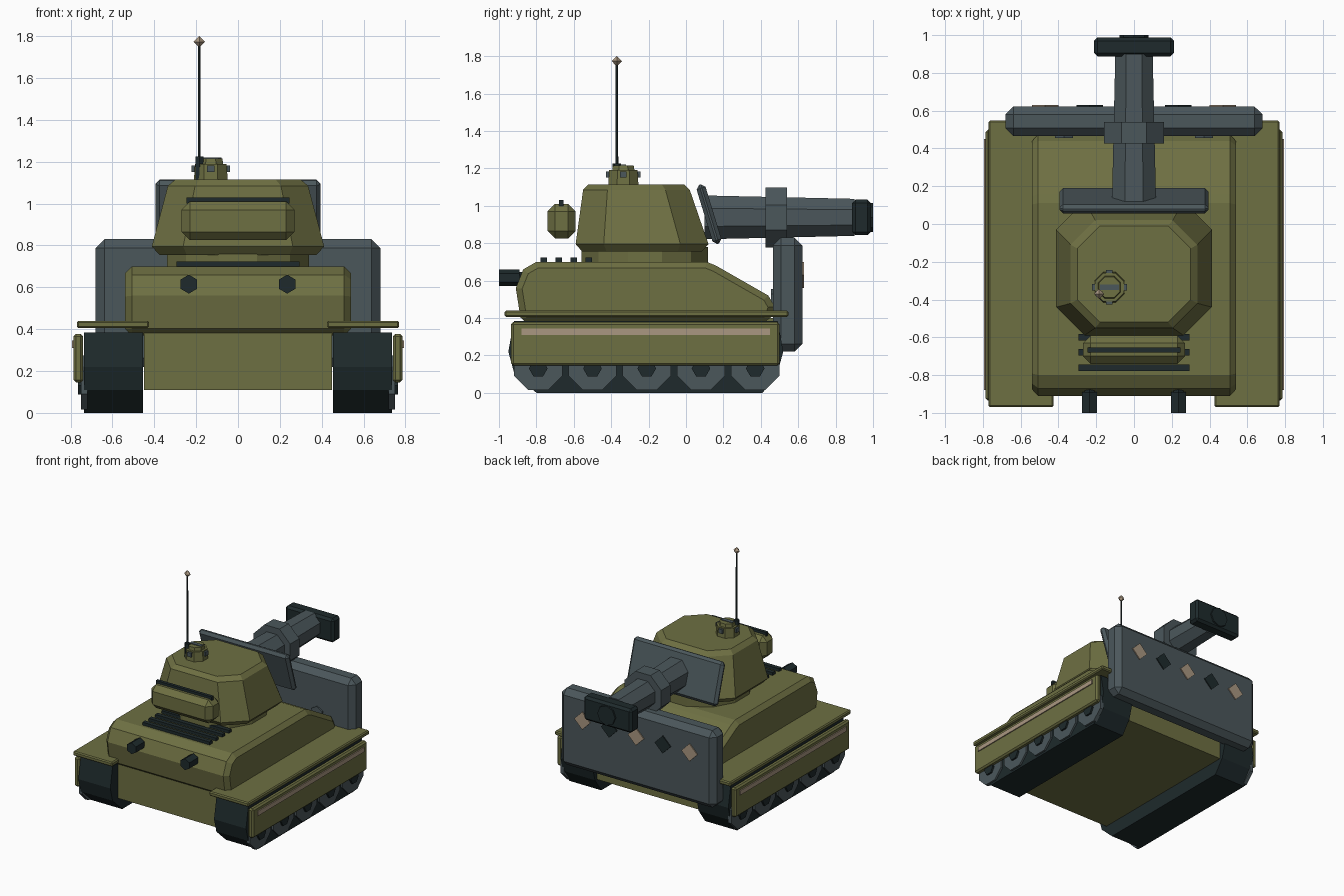
import bpy, bmesh
from math import radians, pi, cos
from mathutils import Matrix, Vector

cube = bpy.data.objects.get("Cube")
if cube:
    bpy.data.objects.remove(cube, do_unlink=True)


def material(name, r, g, b):
    m = bpy.data.materials.new(name)
    m.use_nodes = True
    m.diffuse_color = (r, g, b, 1)
    bsdf = m.node_tree.nodes["Principled BSDF"]
    bsdf.inputs["Base Color"].default_value = (r, g, b, 1)
    bsdf.inputs["Roughness"].default_value = 0.8
    return m


OLIVE = material("olive paint", 0.155, 0.16, 0.055)
STEEL = material("blue grey steel", 0.07, 0.095, 0.105)
DARK = material("dark rubber", 0.013, 0.023, 0.025)
TAN = material("tan marking", 0.40, 0.31, 0.22)


def finish(bm, name, mat, bevel=0, angle=40):
    """Chamfer the sharp edges and turn the bmesh into an object."""
    bmesh.ops.recalc_face_normals(bm, faces=bm.faces)
    if bevel:
        edges = [e for e in bm.edges if e.calc_face_angle(0) > radians(angle)]
        bmesh.ops.bevel(bm, geom=edges, offset=bevel, segments=1,
                        affect='EDGES', clamp_overlap=True)
    mesh = bpy.data.meshes.new(name)
    bm.to_mesh(mesh)
    bm.free()
    mesh.materials.append(mat)
    ob = bpy.data.objects.new(name, mesh)
    bpy.context.collection.objects.link(ob)
    return ob


def box(name, x, y, z, mat, bevel=0, tilt=0):
    """Box from its x, y and z ranges, optionally tilted about x."""
    bm = bmesh.new()
    mid = Vector([(a + b) / 2 for a, b in (x, y, z)])
    size = [b - a for a, b in (x, y, z)]
    bmesh.ops.create_cube(bm, size=1)
    bmesh.ops.scale(bm, vec=size, verts=bm.verts)
    ob = finish(bm, name, mat, bevel)
    ob.data.transform(Matrix.Translation(mid) @ Matrix.Rotation(radians(tilt), 4, 'X'))
    return ob


AXES = {'X': Matrix.Rotation(pi / 2, 4, 'Y'),
        'Y': Matrix.Rotation(-pi / 2, 4, 'X'),
        'Z': Matrix.Identity(4)}


def tube(name, axis, start, length, r1, r2, sides, mat, turn=0, bevel=0):
    """Faceted cylinder or cone running from start along an axis."""
    bm = bmesh.new()
    bmesh.ops.create_cone(bm, cap_ends=True, segments=sides, radius1=r1,
                          radius2=r2, depth=length)
    place = (Matrix.Translation(start) @ AXES[axis] @ Matrix.Rotation(radians(turn), 4, 'Z')
             @ Matrix.Translation((0, 0, length / 2)))
    bmesh.ops.transform(bm, matrix=place, verts=bm.verts)
    return finish(bm, name, mat, bevel, 60)


def loft(name, rings, mat, bevel=0):
    """Skin a stack of matching rings and cap both ends."""
    bm = bmesh.new()
    rows = [[bm.verts.new(p) for p in ring] for ring in rings]
    for a, b in zip(rows, rows[1:]):
        for i in range(len(a)):
            j = (i + 1) % len(a)
            bm.faces.new((a[i], a[j], b[j], b[i]))
    bm.faces.new(rows[0])
    bm.faces.new(rows[-1])
    return finish(bm, name, mat, bevel, 60)


def extrude_side(name, profile, x0, x1, mat, bevel=0):
    return loft(name, [[(x, y, z) for y, z in profile] for x in (x0, x1)], mat, bevel)


def cut_corner_ring(x, y0, y1, cut, z):
    """Rectangle with cut corners at height z."""
    return [(x, y0 + cut, z), (x, y1 - cut, z), (x - cut, y1, z), (cut - x, y1, z),
            (-x, y1 - cut, z), (-x, y0 + cut, z), (cut - x, y0, z), (x - cut, y0, z)]


# Hull
box("lower_hull", (-0.45, 0.45), (-0.86, 0.47), (0.11, 0.40), OLIVE)
hull = [(-0.88, 0.37), (-0.91, 0.56), (-0.87, 0.66), (-0.80, 0.70), (0.11, 0.70),
        (0.16, 0.68), (0.44, 0.52), (0.475, 0.46), (0.44, 0.37)]
extrude_side("upper_hull", hull, -0.54, 0.54, OLIVE, 0.033)
for i in range(4):
    y = -0.76 + 0.08 * i
    box(f"engine_grille_bar_{i + 1}", (-0.295, 0.295), (y - 0.017, y + 0.017), (0.69, 0.723), DARK)

# Running gear, mirrored left and right
track = [(-0.80, 0), (0.41, 0), (0.49, 0.11), (0.52, 0.22), (0.49, 0.385),
         (-0.92, 0.385), (-0.95, 0.22), (-0.92, 0.11)]
for side, s in (("left", 1), ("right", -1)):
    def span(a, b):
        return tuple(sorted((a * s, b * s)))
    extrude_side(f"{side}_track", track, *span(0.455, 0.735), DARK)
    box(f"{side}_fender", span(0.425, 0.77), (-0.97, 0.547), (0.405, 0.44), OLIVE, 0.008)
    box(f"{side}_skirt", span(0.74, 0.785), (-0.935, 0.50), (0.145, 0.378), OLIVE, 0.012)
    box(f"{side}_skirt_stripe", span(0.784, 0.793), (-0.88, 0.45), (0.31, 0.345), TAN)
    for i in range(5):
        y = -0.79 + 0.29 * i
        x0, x1 = span(0.72, 0.75)
        tube(f"{side}_wheel_{i + 1}", 'X', (x0, y, 0.145), x1 - x0, 0.14, 0.14, 8, STEEL, 22.5)
        x0, x1 = span(0.74, 0.765)
        tube(f"{side}_hub_{i + 1}", 'X', (x0, y, 0.13), x1 - x0, 0.05, 0.05, 6, DARK)
    tube(f"{side}_exhaust", 'Y', (0.235 * s, -1, 0.615), 0.11, 0.045, 0.045, 6, DARK)
    tube(f"{side}_exhaust_stub", 'Y', (0.235 * s, -0.9, 0.615), 0.05, 0.03, 0.03, 6, DARK)

# Blade plate with painted diamonds and bolts
box("blade_plate", (-0.68, 0.68), (0.465, 0.622), (0.22, 0.83), STEEL, 0.042)
for i in range(5):
    tube(f"blade_diamond_{i + 1}", 'Y', (0.235 * (i - 2), 0.621, 0.63), 0.009,
         0.07, 0.07, 4, DARK if i % 2 else TAN)
for side, x in (("left", 0.37), ("right", -0.37)):
    tube(f"{side}_blade_bolt", 'Y', (x, 0.455, 0.5), 0.02, 0.055, 0.055, 6, STEEL)

# Turret
tube("turret_ring", 'Z', (0, -0.22, 0.68), 0.1, 0.35, 0.35, 12, OLIVE, 15)
loft("turret", [cut_corner_ring(0.375, -0.555, 0.085, 0.13, 0.755),
                cut_corner_ring(0.412, -0.59, 0.12, 0.15, 0.795),
                cut_corner_ring(0.335, -0.55, 0.02, 0.13, 1.085),
                cut_corner_ring(0.30, -0.52, -0.01, 0.12, 1.115)], OLIVE)
box("stowage_box", (-0.27, 0.27), (-0.74, -0.59), (0.825, 1.01), OLIVE, 0.04)
box("stowage_strap", (-0.245, 0.245), (-0.68, -0.655), (1.0, 1.03), DARK)

# Cupola with periscopes
cx, cy = -0.13, -0.335
tube("cupola", 'Z', (cx, cy, 1.10), 0.09, 0.088, 0.082, 8, OLIVE, 22.5)
tube("cupola_lid", 'Z', (cx, cy, 1.18), 0.035, 0.066, 0.06, 8, OLIVE, 22.5)
box("lid_handle", (cx - 0.05, cx + 0.05), (cy - 0.015, cy + 0.015), (1.20, 1.22), STEEL)
for i, (dx, dy) in enumerate(((1, 0), (0, 1), (-1, 0), (0, -1))):
    x, y = cx + 0.075 * dx, cy + 0.075 * dy
    box(f"periscope_{i + 1}", (x - 0.017, x + 0.017), (y - 0.017, y + 0.017), (1.15, 1.183), STEEL)

# Antenna
ax, ay = -0.185, -0.37
tube("antenna_base", 'Z', (ax, ay, 1.10), 0.125, 0.022, 0.022, 6, DARK)
tube("antenna_rod", 'Z', (ax, ay, 1.2), 0.56, 0.008, 0.006, 6, DARK)
tube("antenna_tip_lower", 'Z', (ax, ay, 1.745), 0.028, 0, 0.027, 4, TAN)
tube("antenna_tip_upper", 'Z', (ax, ay, 1.773), 0.028, 0.027, 0, 4, TAN)

# Gun
r = 1 / cos(pi / 8)
box("gun_shield", (-0.395, 0.395), (0.098, 0.148), (0.79, 1.12), STEEL, 0.02, 17)
tube("gun_barrel", 'Y', (0, 0.10, 0.938), 0.80, 0.117 * r, 0.099 * r, 8, STEEL, 22.5)
tube("barrel_sleeve", 'Y', (0, 0.425, 0.938), 0.115, 0.16 * r, 0.16 * r, 8, STEEL, 22.5)
box("muzzle_brake", (-0.212, 0.212), (0.888, 0.988), (0.843, 1.033), DARK, 0.018)
tube("muzzle_opening", 'Y', (0, 0.98, 0.938), 0.02, 0.078, 0.078, 8, DARK)
